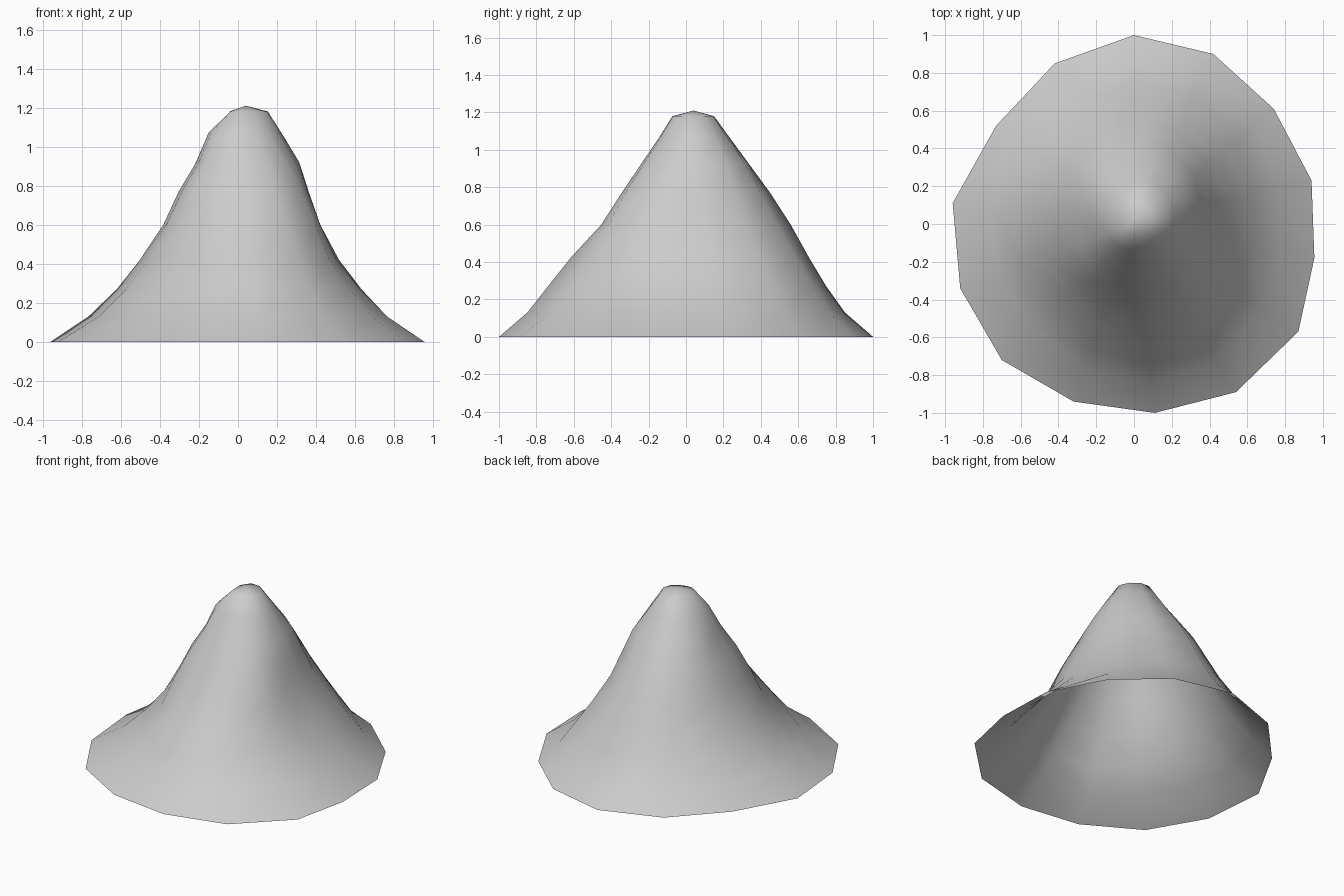
import bpy
import bmesh
import math
from mathutils import Vector

cube = bpy.data.objects.get("Cube")
if cube:
    bpy.data.objects.remove(cube, do_unlink=True)

# Irregular foot outline, counter-clockwise, seen from above
RIM = [(0.955, -0.18), (0.94, 0.23), (0.74, 0.61), (0.42, 0.9), (0, 1),
       (-0.42, 0.85), (-0.73, 0.52), (-0.96, 0.11), (-0.92, -0.34),
       (-0.7, -0.72), (-0.32, -0.94), (0.11, -1), (0.54, -0.89), (0.87, -0.57)]

# Contours: height -> slope radius in eight compass directions, from +x
CONTOURS = {
    0.13: (.77, .83, .85, .78, .77, .76, .85, .83),
    0.27: (.63, .73, .75, .67, .62, .62, .74, .70),
    0.42: (.51, .62, .66, .56, .50, .50, .62, .58),
    0.60: (.42, .50, .56, .46, .38, .42, .45, .49),
    0.77: (.36, .42, .45, .38, .30, .33, .34, .39),
    0.92: (.31, .35, .34, .28, .21, .23, .24, .28),
    1.07: (.22, .24, .23, .18, .15, .15, .14, .17),
    1.18: (.15, .16, .15, .06, .04, .05, .07, .09),
}
PEAK = (0.04, 0.04, 1.21)


def radius_at(radii, angle):
    """Smooth periodic interpolation between the compass directions."""
    count = len(radii)
    place = (angle / math.tau) % 1 * count
    i = int(place)
    t = place - i
    a, b, c, d = (radii[(i + k) % count] for k in (-1, 0, 1, 2))
    return b + t / 2 * (c - a + t * (2 * a - 5 * b + 4 * c - d
                                     + t * (3 * (b - c) + d - a)))


# Stack the contour rings and skin them; the underside stays open
bm = bmesh.new()
angles = [math.atan2(y, x) for x, y in RIM]
rings = [[bm.verts.new((x, y, 0)) for x, y in RIM]]
for height, radii in CONTOURS.items():
    ring = []
    for angle in angles:
        r = radius_at(radii, angle)
        ring.append(bm.verts.new(Vector((r * math.cos(angle), r * math.sin(angle), height))))
    rings.append(ring)

sides = len(RIM)
for low, high in zip(rings, rings[1:]):
    for i in range(sides):
        j = (i + 1) % sides
        bm.faces.new((low[i], low[j], high[j], high[i]))

# Rounded summit
peak = bm.verts.new(PEAK)
for i in range(sides):
    bm.faces.new((rings[-1][i], rings[-1][(i + 1) % sides], peak))

for face in bm.faces:
    face.smooth = True
mesh = bpy.data.meshes.new("mountain")
bm.to_mesh(mesh)
bm.free()

# Plain rock colour
rock = bpy.data.materials.new("light_grey_rock")
rock.use_nodes = True
colour = (0.6, 0.6, 0.6, 1)
rock.diffuse_color = colour
rock.node_tree.nodes["Principled BSDF"].inputs["Base Color"].default_value = colour
mesh.materials.append(rock)

mountain = bpy.data.objects.new("mountain", mesh)
bpy.context.collection.objects.link(mountain)
